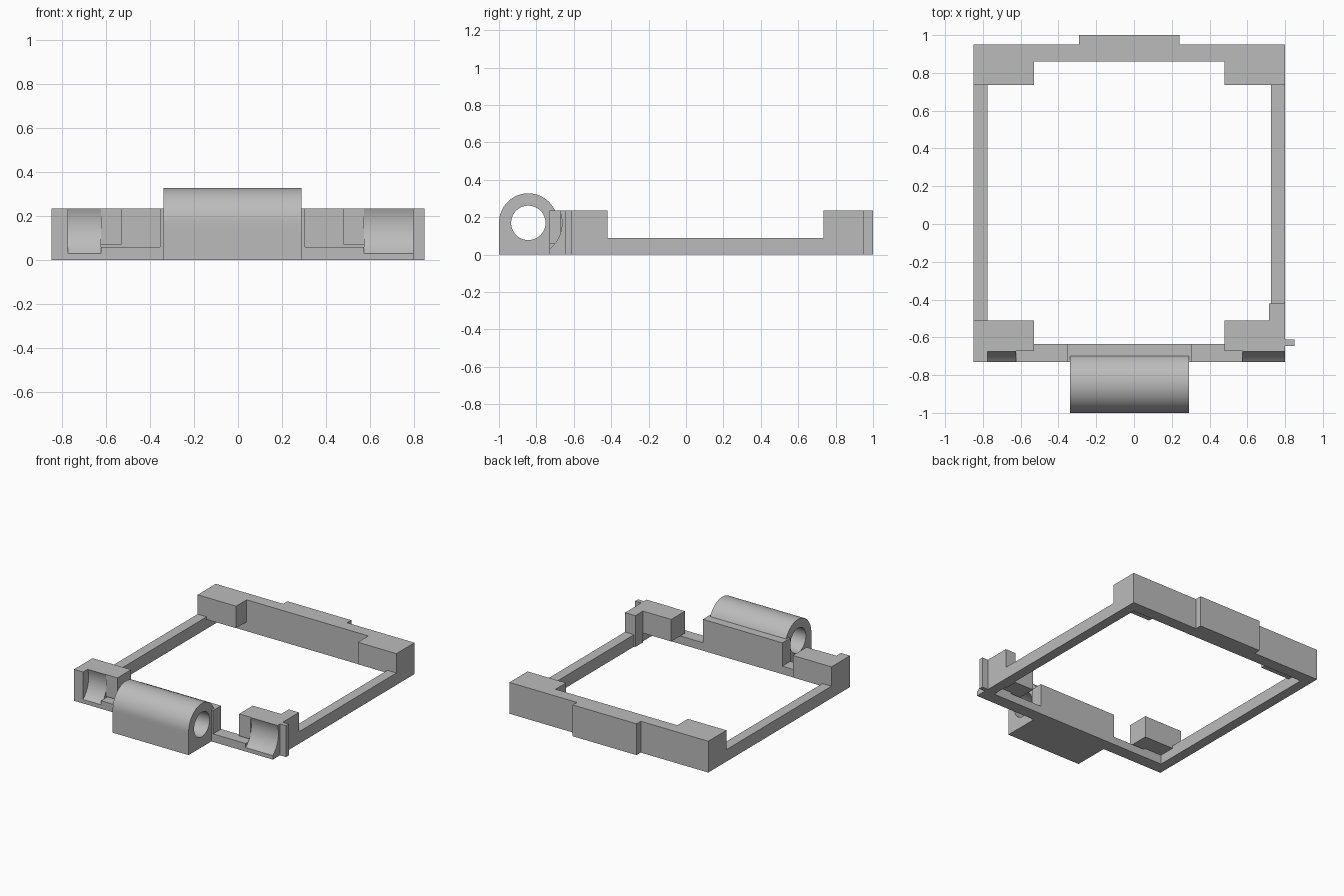
import bpy, bmesh, math

if "Cube" in bpy.data.objects:
    bpy.data.objects.remove(bpy.data.objects["Cube"], do_unlink=True)

grey = bpy.data.materials.new("plain grey")
grey.use_nodes = True
GREY = (0.5, 0.5, 0.5, 1)
grey.diffuse_color = GREY
grey.node_tree.nodes["Principled BSDF"].inputs["Base Color"].default_value = GREY

CX = -0.025          # symmetry plane of the frame
HALF = 0.825         # half width of the frame
TOP = 0.235
LOW = 0.07           # underside of the overhanging corner blocks
AXIS_Y, AXIS_Z = -0.843, 0.17


def finish(name, bm, smooth=False):
    bmesh.ops.recalc_face_normals(bm, faces=bm.faces)
    mesh = bpy.data.meshes.new(name)
    bm.to_mesh(mesh)
    bm.free()
    mesh.materials.append(grey)
    obj = bpy.data.objects.new(name, mesh)
    bpy.context.collection.objects.link(obj)
    if smooth:
        bpy.ops.object.select_all(action="DESELECT")
        obj.select_set(True)
        bpy.context.view_layer.objects.active = obj
        bpy.ops.object.shade_smooth_by_angle(angle=math.radians(30))
    return obj


def prism(name, points, vector, smooth=False):
    """Extrude a closed 3D polygon along a vector."""
    bm = bmesh.new()
    face = bm.faces.new([bm.verts.new(p) for p in points])
    new = bmesh.ops.extrude_face_region(bm, geom=[face], use_keep_orig=True)["geom"]
    bmesh.ops.translate(bm, vec=vector,
                        verts=[g for g in new if isinstance(g, bmesh.types.BMVert)])
    return finish(name, bm, smooth)


def box(name, x0, x1, y0, y1, z0, z1):
    corners = [(x0, y0, z0), (x1, y0, z0), (x1, y1, z0), (x0, y1, z0)]
    return prism(name, corners, (0, 0, z1 - z0))


def side_box(name, side, v0, v1, y0, y1, z0, z1):
    """Box placed by its distance from the symmetry plane."""
    x0, x1 = sorted((CX + side * v0, CX + side * v1))
    return box(name, x0, x1, y0, y1, z0, z1)


# Back bar with its raised centre pad
box("back_bar", CX - HALF, CX + HALF, 0.86, 0.95, 0, TOP)
box("back_pad", -0.29, 0.24, 0.95, 1.0, 0, TOP)

# Low front rail and the block behind the hinge
box("front_rail", CX - 0.6, CX + 0.6, -0.73, -0.635, 0, 0.06)
box("hinge_block", -0.355, 0.305, -0.73, -0.635, 0, TOP)

# Concave pocket section, concentric with the hinge
R = 0.18
a0 = math.asin((TOP - AXIS_Z) / R)
a1 = -math.acos((-0.73 - AXIS_Y) / R)
arc = [a0 + (a1 - a0) * i / 20 for i in range(21)]
pocket = [(-0.73, 0), (-0.635, 0), (-0.635, TOP)]
pocket += [(AXIS_Y + R * math.cos(a), AXIS_Z + R * math.sin(a)) for a in arc]

for side, label in ((-1, "right"), (1, "left")):
    # Side rails and overhanging back corner blocks
    side_box(label + "_rail", side, 0.75, HALF, -0.635, 0.86, 0, 0.09)
    side_box(label + "_back_corner", side, 0.505, HALF, 0.735, 0.86, LOW, TOP)

    # L-shaped front corner block
    outline = [(HALF, -0.51), (0.505, -0.51), (0.505, -0.672),
               (0.6, -0.672), (0.6, -0.635), (HALF, -0.635)]
    prism(label + "_front_corner", [(CX + side * v, y, LOW) for v, y in outline],
          (0, 0, TOP - LOW))

    # Curved pocket, open at the outer end on the left only
    outer = HALF if side > 0 else 0.75
    prism(label + "_pocket", [(CX + side * 0.6, y, z) for y, z in pocket],
          (side * (outer - 0.6), 0, 0), smooth=True)

# Wall closing the pocket on the right
side_box("right_pocket_wall", -1, 0.75, HALF, -0.73, -0.635, 0, TOP)

# Fin and locating rib on the left
side_box("left_fin", 1, 0.74, HALF, -0.51, -0.42, 0, TOP)
box("left_rib", 0.8, 0.85, -0.645, -0.612, 0, TOP)

# Hinge barrel: round on top, square below, with a bore
N = 64
bm = bmesh.new()
rings = []
for x in (-0.34, 0.29):
    outer, bore = [], []
    for i in range(N):
        a = math.tau * i / N
        c, s = math.cos(a), math.sin(a)
        m = max(abs(c), abs(s)) if i > N // 2 else 1
        drop = AXIS_Z if i > N // 2 else 0.158
        outer.append(bm.verts.new((x, AXIS_Y + 0.157 * c / m, AXIS_Z + drop * s / m)))
        bore.append(bm.verts.new((x, AXIS_Y + 0.092 * c, AXIS_Z + 0.092 * s)))
    rings.append((outer, bore))
(o0, b0), (o1, b1) = rings
for i in range(N):
    j = (i + 1) % N
    for p, q in ((o0, o1), (o1, b1), (b1, b0), (b0, o0)):
        bm.faces.new((p[i], p[j], q[j], q[i]))
finish("hinge_barrel", bm, smooth=True)
